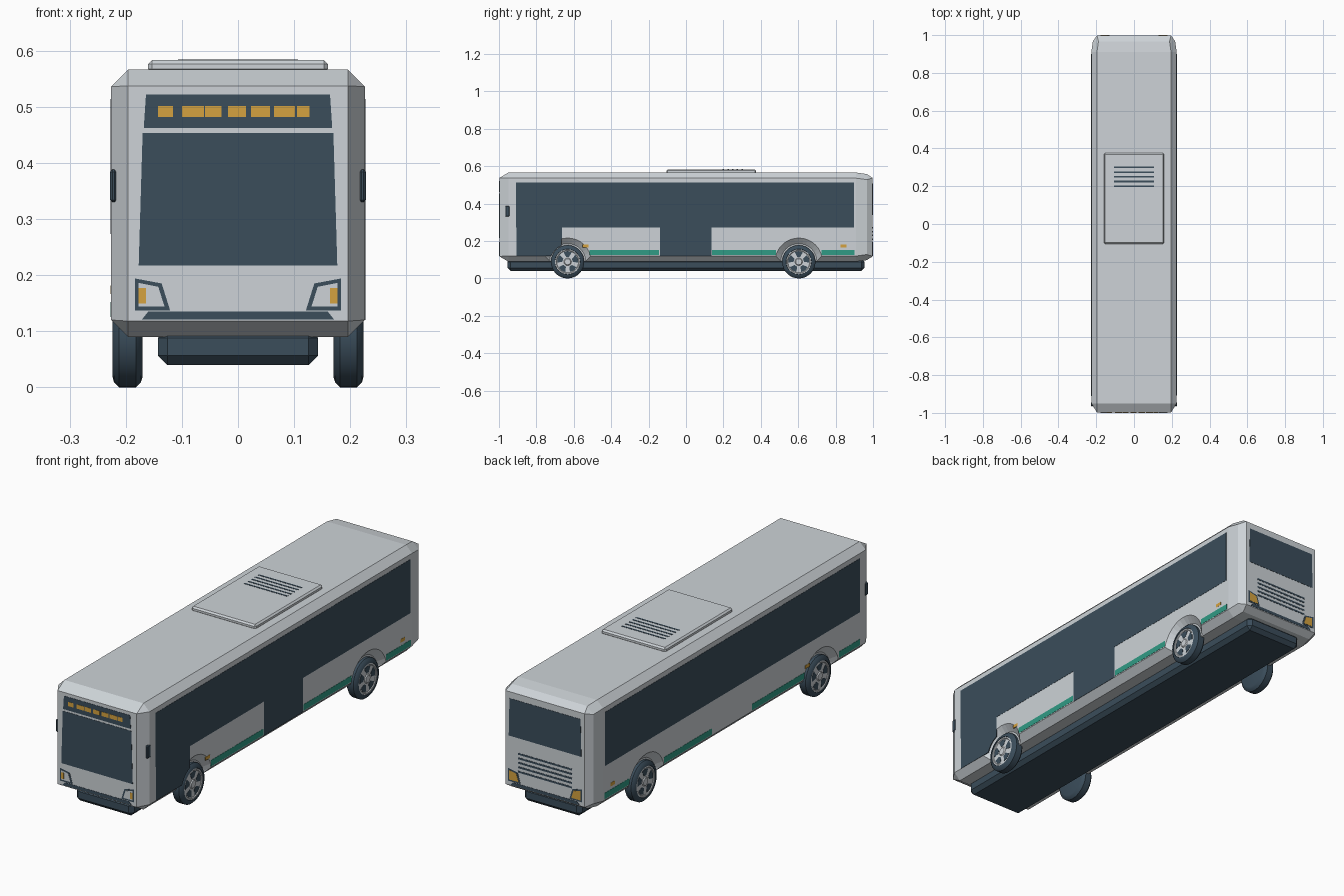
import bpy, bmesh, math
from mathutils import Matrix, Vector

cube = bpy.data.objects.get("Cube")
if cube:
    bpy.data.objects.remove(cube)


def material(name, rgb, rough=0.6):
    m = bpy.data.materials.new(name)
    m.use_nodes = True
    m.diffuse_color = (*rgb, 1)
    bsdf = m.node_tree.nodes["Principled BSDF"]
    bsdf.inputs["Base Color"].default_value = (*rgb, 1)
    bsdf.inputs["Roughness"].default_value = rough
    return m


PAINT = material("light_grey_paint", (0.61, 0.65, 0.68))
NAVY = material("dark_navy", (0.043, 0.074, 0.104))
AMBER = material("amber_lamp", (0.66, 0.36, 0.05))
GREEN = material("green_stripe", (0.03, 0.33, 0.235))


def finish(name, bm, mat, smooth=None):
    bmesh.ops.recalc_face_normals(bm, faces=bm.faces)
    mesh = bpy.data.meshes.new(name)
    bm.to_mesh(mesh)
    bm.free()
    mesh.materials.append(mat)
    if smooth:
        mesh.shade_smooth()
        mesh.set_sharp_from_angle(angle=math.radians(smooth))
    obj = bpy.data.objects.new(name, mesh)
    bpy.context.collection.objects.link(obj)
    return obj


def box(name, lo, hi, mat, bevel=0):
    lo, hi = Vector(lo), Vector(hi)
    bm = bmesh.new()
    bmesh.ops.create_cube(bm, size=1)
    for v in bm.verts:
        v.co = (lo + hi) / 2 + v.co * (hi - lo)
    if bevel:
        bmesh.ops.bevel(bm, geom=bm.edges[:], offset=bevel, segments=1, affect='EDGES')
    return finish(name, bm, mat)


# Each surface maps flat (u, v) and height d to space
def front(u, v, d): return (u, -0.998 - d, v)
def rear(u, v, d): return (u, 0.998 + d, v)
def roof(u, v, d): return (u, v, 0.583 + d)
def side(s): return lambda u, v, d: (s * (0.226 + d), u, v)


def plate(name, pts, surface, mat, layer=1):
    bm = bmesh.new()
    rings = [[bm.verts.new(surface(u, v, d)) for u, v in pts] for d in (-0.002, layer * 0.001)]
    for ring in rings:
        bm.faces.new(ring)
    for i in range(len(pts)):
        j = (i + 1) % len(pts)
        bm.faces.new((rings[0][i], rings[0][j], rings[1][j], rings[1][i]))
    return finish(name, bm, mat)


def rect(u0, u1, v0, v1):
    return [(u0, v0), (u1, v0), (u1, v1), (u0, v1)]


def trapezoid(bottom, top, v0, v1):
    return [(-bottom, v0), (bottom, v0), (top, v1), (-top, v1)]


WHEEL_Y = (-0.633, 0.603)
WHEEL_Z = 0.089

# Body shell: chamfered box with a softer rear end
W, TOP, LOW = 0.226, 0.566, 0.09
bm = bmesh.new()
for y, shrink in ((-0.95, 0), (0.91, 0), (0.967, 0.008)):
    for s in (-1, 1):
        for x, z in ((W, TOP - 0.03), (W, LOW + 0.03), (W - 0.03, TOP), (W - 0.03, LOW)):
            z += -shrink if z > 0.3 else shrink
            bm.verts.new((s * (x - shrink), y, z))
for y in (-0.998, 0.998):
    for u, v in rect(-0.196, 0.196, 0.118, 0.537):
        bm.verts.new((u, y, v))
hull = bmesh.ops.convex_hull(bm, input=bm.verts[:])
bmesh.ops.dissolve_limit(bm, angle_limit=0.01, verts=bm.verts[:], edges=bm.edges[:])
body = finish("body_shell", bm, PAINT)

# Sloped wheel arches cut into the shell
bm = bmesh.new()
for s in (-1, 1):
    for y in WHEEL_Y:
        place = Matrix.Translation((s * W, y, WHEEL_Z)) @ Matrix.Rotation(s * math.pi / 2, 4, 'Y')
        bmesh.ops.create_cone(bm, cap_ends=True, segments=32, radius1=0.097, radius2=0.157,
                              depth=0.052, matrix=place)
cutter = finish("arch_cutter", bm, PAINT)
cutter.hide_render = True
mod = body.modifiers.new("arches", 'BOOLEAN')
mod.operation = 'DIFFERENCE'
mod.object = cutter
bpy.context.view_layer.objects.active = body
bpy.ops.object.modifier_apply(modifier=mod.name)
bpy.data.objects.remove(cutter)

# Underbody and roof unit
box("underbody", (-0.143, -0.955, 0.04), (0.143, 0.955, 0.105), NAVY, 0.017)
box("roof_unit", (-0.16, -0.105, 0.56), (0.16, 0.375, 0.583), PAINT, 0.007)
for i in range(5):
    y = 0.2 + i * 0.025
    plate("roof_vent", rect(-0.107, 0.107, y - 0.004, y + 0.004), roof, NAVY)


# Wheels: lathed tyre and rim with five dark openings
def lathe(name, profile, s, y, mat):
    bm = bmesh.new()
    verts = [bm.verts.new((s * x, y, WHEEL_Z + r)) for x, r in profile]
    edges = [bm.edges.new(pair) for pair in zip(verts, verts[1:])]
    bmesh.ops.spin(bm, geom=verts + edges, cent=(0, y, WHEEL_Z), axis=(1, 0, 0),
                   angle=2 * math.pi, steps=36)
    bmesh.ops.remove_doubles(bm, verts=bm.verts[:], dist=0.0003)
    return finish(name, bm, mat, 35)


TYRE = [(0.17, 0), (0.17, 0.07), (0.173, 0.08), (0.182, 0.089), (0.212, 0.089),
        (0.221, 0.08), (0.224, 0.068), (0.216, 0.066), (0.216, 0)]
RIM = [(0.21, 0.067), (0.222, 0.067), (0.222, 0.061), (0.219, 0.058), (0.219, 0.02),
       (0.223, 0.016), (0.223, 0)]
for s in (-1, 1):
    for y in WHEEL_Y:
        lathe("tyre", TYRE, s, y, NAVY)
        lathe("rim", RIM, s, y, PAINT)
        for k in range(5):
            a = math.tau * k / 5 + math.pi / 2
            hole = [(y + r * math.cos(a + t), WHEEL_Z + r * math.sin(a + t))
                    for r, t in ((0.028, -0.3), (0.055, -0.4), (0.057, 0), (0.055, 0.4), (0.028, 0.3))]
            plate("rim_opening", hole, lambda u, v, d: (s * (0.219 + d), u, v), NAVY)

# Side glazing, stripes, markers and mirrors
for s in (-1, 1):
    surf = side(s)
    plate("side_windows", rect(-0.908, 0.897, 0.273, 0.514), surf, NAVY)
    stripes = [(-0.515, -0.145), (0.14, 0.48), (0.725, 0.9)]
    if s < 0:
        stripes.append((-0.91, -0.76))
    for y0, y1 in stripes:
        plate("side_stripe", rect(y0, y1, 0.125, 0.152), surf, GREEN)
    for y in (-0.537, 0.843):
        plate("side_marker", rect(y - 0.016, y + 0.016, 0.166, 0.181), surf, AMBER)
    box("mirror", (s * 0.222 - 0.006, -0.966, 0.33), (s * 0.222 + 0.006, -0.942, 0.388), NAVY, 0.004)

# Doors on the left side; the front one wraps the wheel
arc = [(WHEEL_Y[0] + 0.092 * math.cos(a), WHEEL_Z + 0.092 * math.sin(a))
       for a in (math.radians(110 + 10 * i) for i in range(6))]
plate("front_door", [(-0.905, 0.28), (-0.664, 0.28)] + arc + [(-0.72, 0.12), (-0.905, 0.12)],
      side(1), NAVY)
plate("middle_door", rect(-0.14, 0.137, 0.12, 0.28), side(1), NAVY)

# Front glass and destination sign
plate("windshield", trapezoid(0.177, 0.17, 0.217, 0.453), front, NAVY)
plate("sign_panel", trapezoid(0.168, 0.164, 0.462, 0.522), front, NAVY)
for x0, x1 in ((-0.143, -0.116), (-0.1, -0.061), (-0.059, -0.029), (-0.018, 0.014),
               (0.023, 0.057), (0.064, 0.102), (0.105, 0.127)):
    plate("sign_segment", rect(x0, x1, 0.482, 0.501), front, AMBER, 2)

# Rear glass and vents
plate("rear_window", trapezoid(0.18, 0.176, 0.34, 0.508), rear, NAVY)
for i in range(5):
    z = 0.19 + i * 0.02
    plate("rear_vent", rect(-0.134, 0.134, z - 0.004, z + 0.004), rear, NAVY)

# Bumper strips and lamps at both ends
FRAME = [(0.184, 0.194), (0.136, 0.185), (0.121, 0.137), (0.184, 0.137)]
LENS = [(0.177, 0.186), (0.142, 0.179), (0.131, 0.144), (0.177, 0.144)]
for surf, end, lens in ((front, "front", PAINT), (rear, "rear", AMBER)):
    plate(end + "_bumper_strip", trapezoid(0.171, 0.16, 0.121, 0.135), surf, NAVY)
    for s in (-1, 1):
        plate(end + "_lamp_frame", [(s * u, v) for u, v in FRAME], surf, NAVY)
        plate(end + "_lamp", [(s * u, v) for u, v in LENS], surf, lens, 2)
        if end == "front":
            plate("turn_signal", [(s * u, v) for u, v in rect(0.164, 0.177, 0.149, 0.177)],
                  surf, AMBER, 3)
